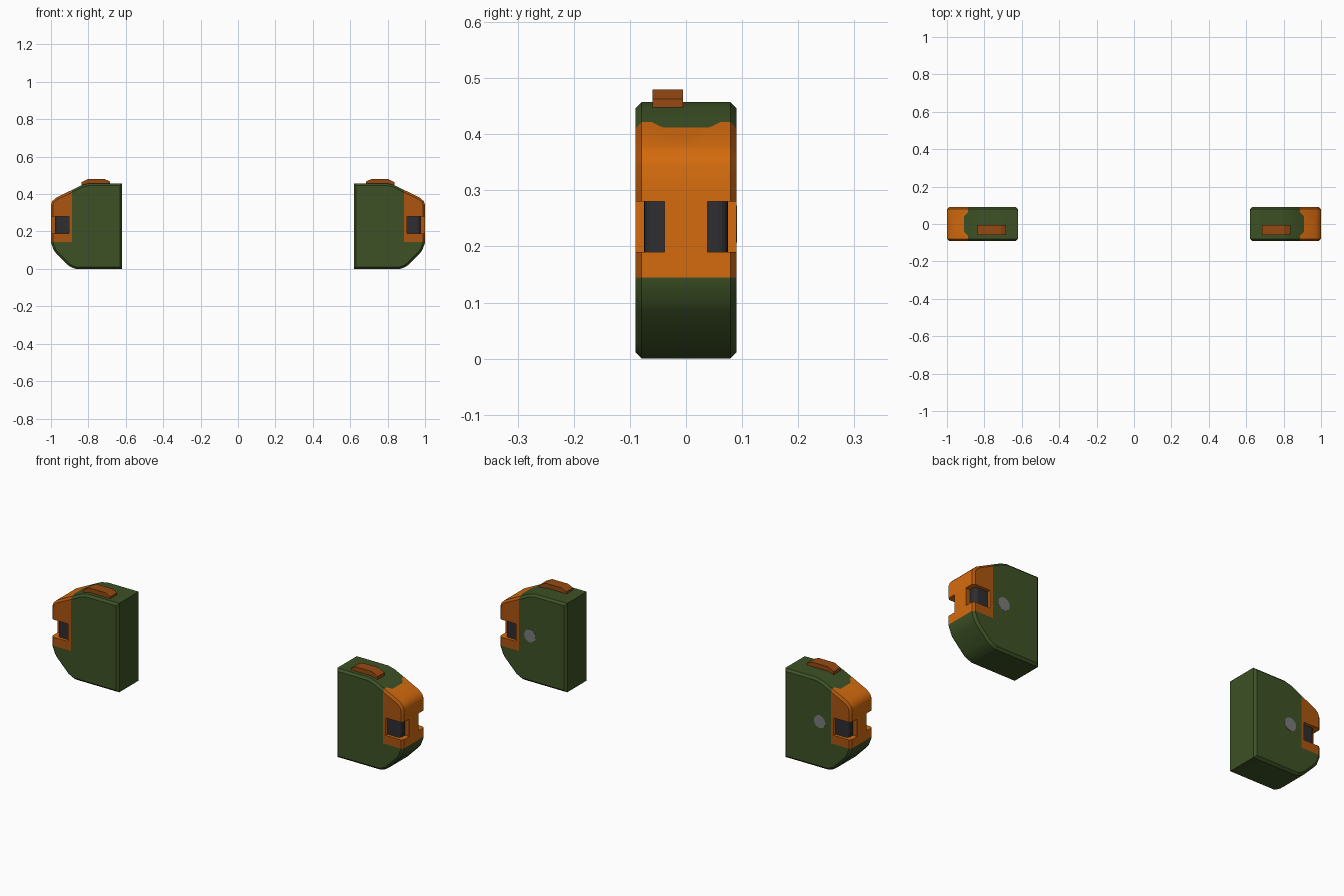
import bpy, bmesh, math
from mathutils import Vector

if "Cube" in bpy.data.objects:
    bpy.data.objects.remove(bpy.data.objects["Cube"])


def material(name, rgb):
    """Flat material from an sRGB 0-255 triple."""
    def lin(c):
        c /= 255
        return c / 12.92 if c <= 0.04045 else ((c + 0.055) / 1.055) ** 2.4
    m = bpy.data.materials.new(name)
    m.diffuse_color = (*[lin(c) for c in rgb], 1)
    m.use_nodes = True
    m.node_tree.nodes["Principled BSDF"].inputs["Base Color"].default_value = m.diffuse_color
    return m


GREEN = material("dark green", (61, 81, 37))
ORANGE = material("orange", (212, 107, 14))
DARK_ORANGE = material("dark orange", (172, 85, 15))
RUST = material("rust clip", (150, 74, 18))
BLACK = material("charcoal", (46, 46, 49))
GREY = material("grey", (122, 122, 122))


def prism(bm, pts, direction):
    """Extrude a planar polygon along a vector."""
    face = bm.faces.new([bm.verts.new(p) for p in pts])
    ext = bmesh.ops.extrude_face_region(bm, geom=[face])
    bmesh.ops.translate(bm, vec=direction,
                        verts=[v for v in ext["geom"] if isinstance(v, bmesh.types.BMVert)])
    bmesh.ops.recalc_face_normals(bm, faces=bm.faces[:])


def finish(bm, name, mats, cutter=None, mirror=True):
    """Turn a bmesh into an object, mirrored to the other side."""
    me = bpy.data.meshes.new(name)
    bm.to_mesh(me)
    bm.free()
    for m in mats:
        me.materials.append(m)
    ob = bpy.data.objects.new(name, me)
    bpy.context.scene.collection.objects.link(ob)
    if cutter:
        mod = ob.modifiers.new("notches", 'BOOLEAN')
        mod.operation, mod.solver, mod.object = 'DIFFERENCE', 'EXACT', cutter
    if mirror:
        ob.modifiers.new("mirror", 'MIRROR').use_mirror_merge = False
    return ob


# corner notch cutter, front and back
bm = bmesh.new()
for s in (-1, 1):
    prism(bm, [(0.903, s * 0.038, 0.19), (1.1, s * 0.038, 0.19),
               (1.1, s * 0.15, 0.19), (0.903, s * 0.15, 0.19)], Vector((0, 0, 0.09)))
for f in bm.faces:
    f.material_index = 2 if abs(f.normal.y) > 0.5 else 1
cutter = finish(bm, "notch_cutter", [GREEN, ORANGE, DARK_ORANGE], mirror=False)
cutter.hide_render = True
cutter.hide_viewport = False
cutter.display_type = 'WIRE'

# case body: side profile extruded front to back with chamfered rims
profile = [(0.62, 0.002), (0.868, 0.002), (0.89, 0.008), (0.91, 0.02), (0.974, 0.085),
           (0.985, 0.1), (1.0, 0.14), (1.0, 0.343), (0.993, 0.362), (0.974, 0.38),
           (0.835, 0.448), (0.80, 0.457), (0.62, 0.457)]
profile = [(x, 0.0 if z == 0.002 else z) for x, z in profile]
bm = bmesh.new()
prism(bm, [(x, -0.09, z) for x, z in profile], Vector((0, 0.18, 0)))
rims = [e for e in bm.edges if abs(e.verts[0].co.y - e.verts[1].co.y) < 1e-5]
bmesh.ops.bevel(bm, geom=rims, offset=0.011, segments=1, affect='EDGES', profile=0.5)
# cut lines for the orange cap
for co, no in (((0.888, 0, 0), (1, 0, 0)), ((0.908, 0, 0), (1, 0, 0)), ((0, 0, 0.145), (0, 0, 1)),
               ((0.888, 0.062, 0), (1, 1, 0)), ((0.888, -0.062, 0), (1, -1, 0))):
    bmesh.ops.bisect_plane(bm, geom=bm.verts[:] + bm.edges[:] + bm.faces[:],
                           plane_co=co, plane_no=Vector(no).normalized(), dist=1e-5)
bm.normal_update()
for f in bm.faces:
    c = f.calc_center_median()
    cap = c.z > 0.145 and c.x > 0.888 and (c.x > 0.908 or c.x - 0.888 > 0.062 - abs(c.y))
    if cap:
        f.material_index = 2 if abs(f.normal.y) > 0.4 else 1
    f.smooth = True
for e in bm.edges:
    e.smooth = e.calc_face_angle(0) < math.radians(32)
finish(bm, "case_body", [GREEN, ORANGE, DARK_ORANGE], cutter)

# dark rounded latch in each notch
bm = bmesh.new()
for s in (-1, 1):
    arc = [(0.957 + 0.018 * math.cos(a), 0.057 + 0.018 * math.sin(a))
           for a in (math.pi / 2 * i / 4 for i in range(5))]
    outline = [(0.900, 0.035), (0.975, 0.035)] + arc + [(0.900, 0.075)]
    prism(bm, [(x, s * y, 0.19) for x, y in outline], Vector((0, 0, 0.09)))
finish(bm, "corner_latch", [BLACK])

# clip on top
bm = bmesh.new()
clip = [(0.684, 0.45), (0.836, 0.445), (0.836, 0.463), (0.803, 0.48), (0.712, 0.48), (0.684, 0.467)]
prism(bm, [(x, -0.06, z) for x, z in clip], Vector((0, 0.055, 0)))
finish(bm, "top_clip", [RUST])

# grey disc on the back face
bm = bmesh.new()
ring = [(0.824 + 0.033 * math.cos(math.tau * i / 20), 0.088,
         0.24 + 0.033 * math.sin(math.tau * i / 20)) for i in range(20)]
prism(bm, ring, Vector((0, 0.003, 0)))
finish(bm, "back_disc", [GREY])
